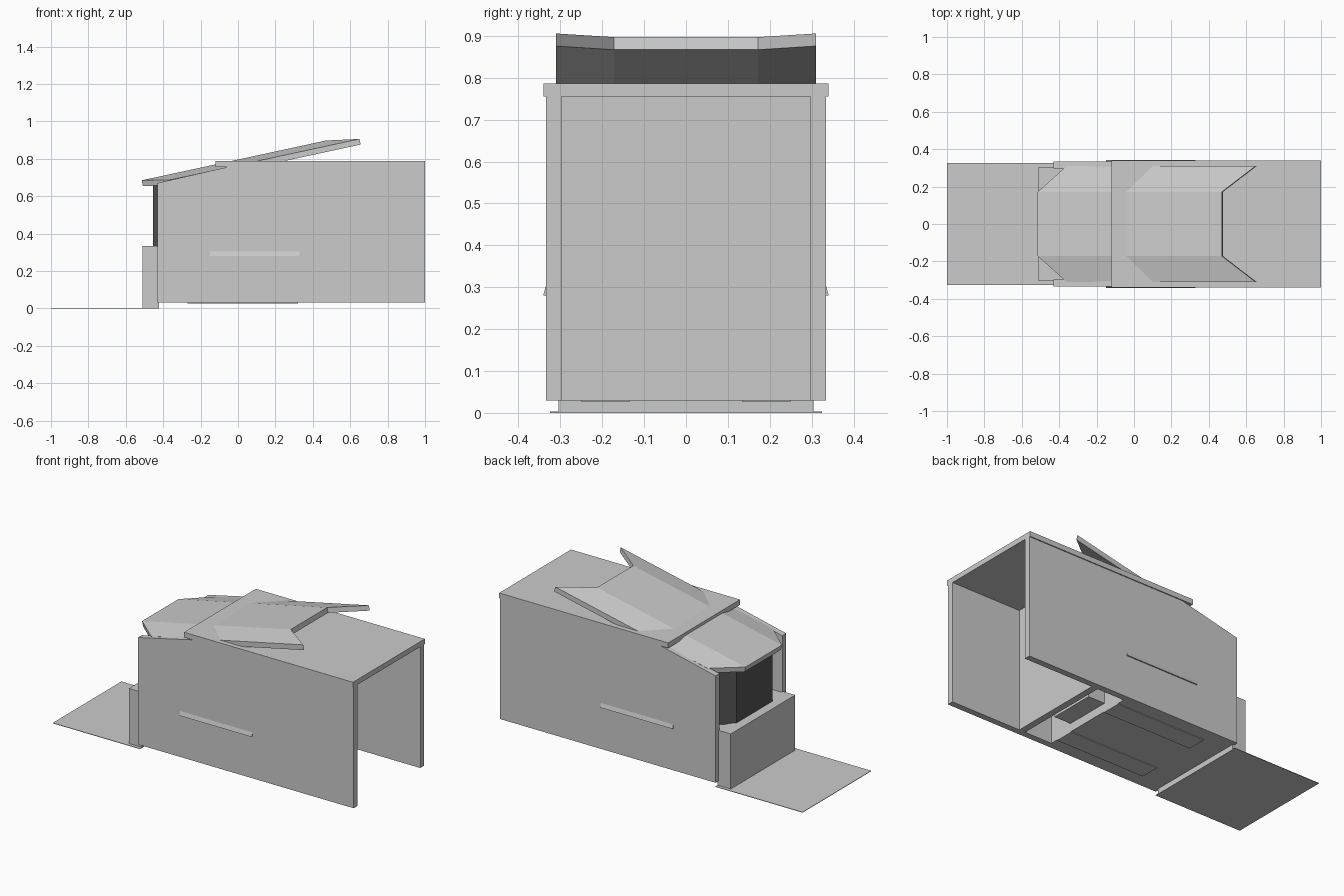
import bpy, bmesh

old = bpy.data.objects.get("Cube")
if old:
    bpy.data.objects.remove(old, do_unlink=True)


def material(name, value):
    m = bpy.data.materials.new(name)
    m.use_nodes = True
    col = (value, value, value, 1)
    m.diffuse_color = col
    m.node_tree.nodes["Principled BSDF"].inputs["Base Color"].default_value = col
    return m


LIGHT = material("light_grey", 0.6)
DARK = material("dark_grey", 0.09)


def finish(name, bm, mat):
    bmesh.ops.recalc_face_normals(bm, faces=bm.faces)
    me = bpy.data.meshes.new(name)
    bm.to_mesh(me)
    bm.free()
    me.materials.append(mat)
    ob = bpy.data.objects.new(name, me)
    bpy.context.collection.objects.link(ob)
    return ob


def prism(name, points, direction, mat=LIGHT):
    """Extrude a closed 3D outline along a vector."""
    bm = bmesh.new()
    face = bm.faces.new([bm.verts.new(p) for p in points])
    ext = bmesh.ops.extrude_face_region(bm, geom=[face], use_keep_orig=True)
    moved = [g for g in ext["geom"] if isinstance(g, bmesh.types.BMVert)]
    bmesh.ops.translate(bm, verts=moved, vec=direction)
    return finish(name, bm, mat)


def box(name, x0, x1, y0, y1, z0, z1, mat=LIGHT):
    base = [(x0, y0, z0), (x1, y0, z0), (x1, y1, z0), (x0, y1, z0)]
    return prism(name, base, (0, 0, z1 - z0), mat)


# Side walls with sloped front tops, wedge rails and floor runners
wall_outline = [(-0.43, 0.03), (1, 0.03), (1, 0.757), (-0.05, 0.757), (-0.43, 0.67)]
rail_outline = [(0.334, 0.305), (0.334, 0.28), (0.341, 0.28)]
for s, side in ((1, "left"), (-1, "right")):
    prism(side + "_wall", [(x, s * 0.297, z) for x, z in wall_outline], (0, s * 0.037, 0))
    prism(side + "_rail", [(-0.15, s * y, z) for y, z in rail_outline], (0.48, 0, 0))
    box(side + "_runner", -0.27, 0.32, *sorted((s * 0.135, s * 0.25)), 0.026, 0.032)

# Roof and interior structure
box("roof", -0.12, 1, -0.34, 0.34, 0.756, 0.787)
box("partition", 0.5, 0.54, -0.297, 0.297, 0.03, 0.757)
box("floor", -0.42, 0.32, -0.297, 0.297, 0.03, 0.05)
box("inner_wall", 0.29, 0.32, -0.297, 0.297, 0.05, 0.72)
box("inner_box", 0.32, 0.43, -0.14, 0.14, 0.08, 0.3)

# Front box, deck behind it and ground mat
box("front_box", -0.51, -0.422, -0.305, 0.305, 0, 0.333)
box("deck", -0.43, -0.2, -0.297, 0.297, 0.31, 0.33)
box("ground_mat", -1, -0.422, -0.325, 0.325, 0, 0.003)

# Faceted dark screen
screen = [(-0.2, 0.297), (-0.33, 0.297), (-0.455, 0.17),
          (-0.455, -0.17), (-0.33, -0.297), (-0.2, -0.297)]
prism("screen", [(x, y, 0.33) for x, y in screen], (0, 0, 0.335), DARK)

# Folded canopy that rises through the roof
bm = bmesh.new()
rings = []
for y, x0, x1, crossing in ((-0.31, -0.36, 0.65, 0.1), (-0.172, -0.515, 0.47, -0.04),
                            (0.172, -0.515, 0.47, -0.04), (0.31, -0.36, 0.65, 0.1)):
    ring = []
    for x, drop in ((x0, 0), (x1, 0), (x1, 0.03), (x0, 0.03)):
        z = 0.787 + 0.216 * (x - crossing) - drop
        ring.append(bm.verts.new((x + 0.2 * drop, y, z)))
    rings.append(ring)
for a, b in zip(rings, rings[1:]):
    for i in range(4):
        j = (i + 1) % 4
        bm.faces.new((a[i], a[j], b[j], b[i]))
bm.faces.new(rings[0])
bm.faces.new(rings[-1])
finish("canopy", bm, LIGHT)
